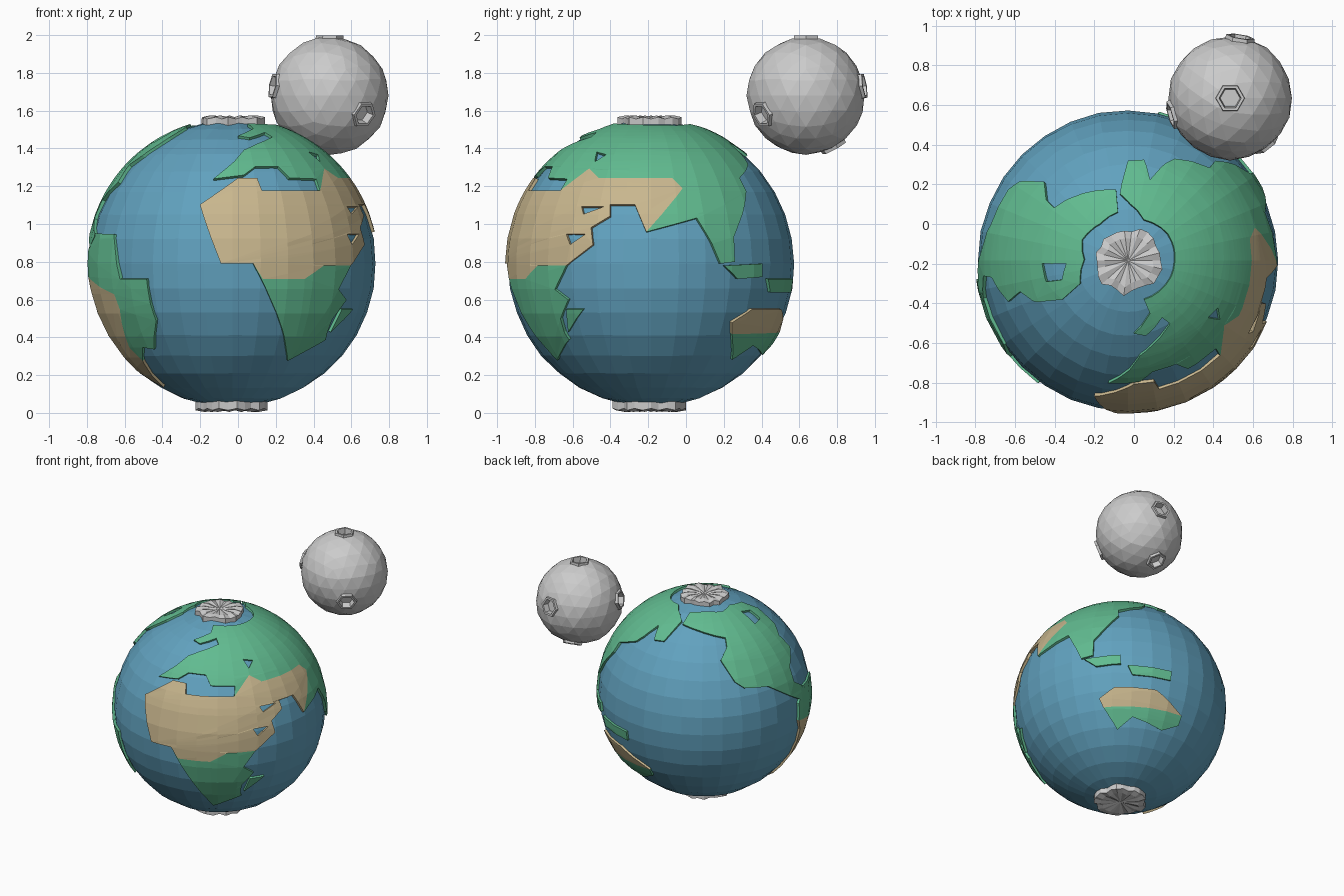
import bpy, bmesh, math, random
from mathutils import Vector
from mathutils.geometry import tessellate_polygon

if "Cube" in bpy.data.objects:
    bpy.data.objects.remove(bpy.data.objects["Cube"])

random.seed(4)
C = Vector((-0.03, -0.185, 0.79))      # globe centre
MC = Vector((0.485, 0.635, 1.68))      # moon centre
R = 0.765


def material(name, rgb):
    m = bpy.data.materials.new(name)
    m.diffuse_color = (*rgb, 1)
    m.use_nodes = True
    m.node_tree.nodes["Principled BSDF"].inputs["Base Color"].default_value = m.diffuse_color
    return m


BLUE = material("water", (0.12, 0.36, 0.52))
GREEN = material("grass", (0.12, 0.5, 0.28))
SAND = material("sand", (0.58, 0.47, 0.27))


def finish(bm, name, mat=None):
    bmesh.ops.recalc_face_normals(bm, faces=bm.faces)
    me = bpy.data.meshes.new(name)
    bm.to_mesh(me)
    bm.free()
    ob = bpy.data.objects.new(name, me)
    bpy.context.collection.objects.link(ob)
    if mat:
        me.materials.append(mat)
    return ob


# Points on the globe as (longitude, latitude), read from front, right or top
def lonlat(v):
    v = v.normalized()
    return math.degrees(math.atan2(v.y, v.x)), math.degrees(math.asin(v.z))


def rest(a, b):
    return math.sqrt(max(0, R * R - a * a - b * b))


def f(x, z):
    x, z = x - C.x, z - C.z
    return lonlat(Vector((x, -rest(x, z), z)))


def r(y, z):
    y, z = y - C.y, z - C.z
    return lonlat(Vector((rest(y, z), y, z)))


def t(x, y):
    x, y = x - C.x, y - C.y
    return lonlat(Vector((x, y, rest(x, y))))


def on_sphere(lon, lat, rad):
    lo, la = math.radians(lon), math.radians(lat)
    return C + rad * Vector((math.cos(la) * math.cos(lo), math.cos(la) * math.sin(lo), math.sin(la)))


# Raised land plate: flat outline, cut on a 12 degree grid, wrapped on the globe
def land(name, mat, outline, *holes):
    loops, ref = [], outline[0][0]
    for loop in (outline, *holes):
        out = []
        for lon, lat in loop:
            ref += (lon - ref + 180) % 360 - 180
            out.append(Vector((ref, lat, 0)))
        loops.append(out)
    bm = bmesh.new()
    vs = [bm.verts.new(p) for loop in loops for p in loop]
    for tri in tessellate_polygon(loops):
        bm.faces.new([vs[i] for i in tri])
    for axis in (0, 1):
        for k in range(-40, 41):
            co, no = [0, 0, 0], [0, 0, 0]
            co[axis], no[axis] = k * 11.25 if axis == 0 else k * 10.0, 1
            bmesh.ops.bisect_plane(bm, geom=bm.verts[:] + bm.edges[:] + bm.faces[:],
                                   plane_co=co, plane_no=no, dist=0.01)
    base = bm.verts[:]
    ext = bmesh.ops.extrude_face_region(bm, geom=bm.faces[:], use_keep_orig=True)
    top = [e for e in ext["geom"] if isinstance(e, bmesh.types.BMVert)]
    for group, rad in ((base, 0.742), (top, 0.772)):
        for v in group:
            v.co = on_sphere(v.co.x, v.co.y, rad)
    return finish(bm, name, mat)


# Ocean
bm = bmesh.new()
bmesh.ops.create_uvsphere(bm, u_segments=32, v_segments=18, radius=0.758)
for v in bm.verts:
    v.co = v.co * random.uniform(0.997, 1.003) + C
finish(bm, "ocean", BLUE)

# Old world: desert belt, southern part, northern part
south_edge = [f(.08, .79), f(.13, .71), f(.35, .71), f(.45, .78), r(-.63, .78)]
north_edge = [f(.43, 1.175), f(.45, 1.29), r(-.46, 1.24), r(-.075, 1.24), r(-.02, 1.185), r(-.21, .957)]
land("desert_land", SAND,
     [f(-.09, .79), f(-.2, 1.1), f(0, 1.24), f(.1, 1.24), f(.125, 1.175)] + north_edge
     + [r(-.245, 1.04), r(-.27, 1.1), r(-.4, 1.1), r(-.4, 1.04), r(-.5, .98), r(-.49, .89)]
     + south_edge[::-1],
     [r(-.55, 1.09), r(-.43, 1.09), r(-.54, 1.05)],
     [r(-.63, .945), r(-.53, .945), r(-.61, .89)])
land("southern_land", GREEN,
     south_edge + [r(-.69, .655), r(-.62, .6), r(-.66, .5), r(-.64, .43), f(.46, .39), f(.26, .28)])
land("northern_land", GREEN,
     north_edge + [r(.055, 1.03), r(.135, .895), r(.18, .79), r(.255, .8), r(.25, .93), r(.315, 1.17),
                   r(.28, 1.24), r(.325, 1.31), t(.155, .3), t(.08, .22), t(.05, .32), t(-.03, .315),
                   t(-.07, .15), t(-.02, .1), t(.05, .02), t(.17, -.05), t(.2, -.12), t(.19, -.255),
                   t(.05, -.38), t(.08, -.45), t(0, -.55), t(.06, -.56), t(.14, -.47), t(.18, -.5),
                   t(.1, -.6), t(.03, -.66), t(-.02, -.73), f(-.13, 1.235), f(.03, 1.255),
                   f(.09, 1.3), f(.21, 1.3), f(.27, 1.24), f(.41, 1.235)],
     [t(.42, -.42), t(.37, -.47), t(.43, -.48)])

# New world
land("north_west_land", GREEN,
     [t(-.08, .06), t(-.09, .17), t(-.22, .16), t(-.4, .08), t(-.44, .12), t(-.45, .21), t(-.575, .21),
      t(-.63, .17), (165, 22), (180, 12), (190, 6), (196, 11), (186, 18), (187, 26), t(-.63, -.39),
      t(-.57, -.34), t(-.5, -.39), t(-.36, -.38), t(-.27, -.3), t(-.25, -.18), t(-.26, -.08), t(-.17, 0)],
     [t(-.46, -.2), t(-.34, -.2), t(-.36, -.28), t(-.44, -.29)])
west_edge = [(187, -5), f(-.65, .63), f(-.62, .55), f(-.57, .35), f(-.5, .28)]
land("south_west_land", GREEN,
     west_edge + [f(-.5, .35), f(-.44, .34), f(-.43, .49), f(-.46, .58), f(-.48, .71),
                  f(-.62, .71), f(-.65, .945), (193, 12), (187, 5)])
land("south_west_coast", SAND, west_edge + [f(-.39, .14), (195, -47), (190, -12)])

# Islands
land("island_continent_desert", SAND, [r(.24, .42), r(.24, .48), r(.345, .55), r(.5, .55), r(.49, .43)])
land("island_continent_coast", GREEN,
     [r(.24, .42), r(.49, .43), r(.47, .355), r(.4, .31), r(.35, .36), r(.24, .285)])
land("island_a", GREEN, [r(.2, .78), r(.4, .79), r(.4, .72), r(.27, .71)])
land("island_b", GREEN, [r(.43, .71), r(.56, .71), r(.55, .64), r(.44, .64)])
land("island_c", GREEN, [r(-.63, .55), r(-.54, .55), r(-.62, .43)])


# Pleated polar ice caps
def ice(name, sign, radius):
    bm = bmesh.new()
    n = 26
    rings = []
    wave = [random.uniform(0.86, 1.06) for _ in range(n)]
    for rad, h in ((radius, 0.72), (radius, 0.77), (radius * 0.75, 0.779)):
        ring = []
        for i in range(n):
            a = i * 2 * math.pi / n
            z = h + (0.006 if i % 2 else -0.004)
            ring.append(bm.verts.new(C + Vector((rad * wave[i] * math.cos(a),
                                                 rad * wave[i] * math.sin(a), sign * z))))
        rings.append(ring)
    tip = bm.verts.new(C + Vector((0, 0, sign * 0.772)))
    for i in range(n):
        j = (i + 1) % n
        for a, b in zip(rings, rings[1:]):
            bm.faces.new((a[i], a[j], b[j], b[i]))
        bm.faces.new((rings[-1][i], rings[-1][j], tip))
    bm.faces.new(rings[0])
    finish(bm, name)


ice("north_ice", 1, 0.17)
ice("south_ice", -1, 0.195)

# Moon with six hexagonal craters
bm = bmesh.new()
bmesh.ops.create_icosphere(bm, subdivisions=3, radius=0.314)
for v in bm.verts:
    v.co = v.co * random.uniform(0.985, 1.005) + MC
moon = finish(bm, "moon")

craters = [(0, 0, 1), (-.28, -.08, .05), (.18, -.23, -.1), (.05, .3, .05), (-.04, .15, -.28)]
rims, cut = bmesh.new(), bmesh.new()


def lathe(bm, axis, profile, n=6):
    q = Vector(axis).normalized().to_track_quat('Z', 'Y')
    loops = [[bm.verts.new(MC + q @ Vector((p * math.cos(k * 2 * math.pi / n),
                                            p * math.sin(k * 2 * math.pi / n), h)))
              for k in range(n)] for p, h in profile]
    for a, b in zip(loops, loops[1:]):
        for k in range(n):
            j = (k + 1) % n
            bm.faces.new((a[k], a[j], b[j], b[k]))
    return loops


for d in craters:
    loops = lathe(rims, d, [(.076, .285), (.072, .319), (.056, .319), (.05, .275), (.076, .285)])
    rims.faces.new(loops[3])
    loops = lathe(cut, d, [(.06, .272), (.06, .36)])
    cut.faces.new(loops[0])
    cut.faces.new(loops[1])
bmesh.ops.remove_doubles(rims, verts=rims.verts, dist=0.0005)
finish(rims, "crater_rims")
cutter = finish(cut, "crater_cutter")
cutter.hide_render = True
cutter.hide_viewport = True
mod = moon.modifiers.new("craters", 'BOOLEAN')
mod.operation = 'DIFFERENCE'
mod.solver = 'EXACT'
mod.object = cutter
